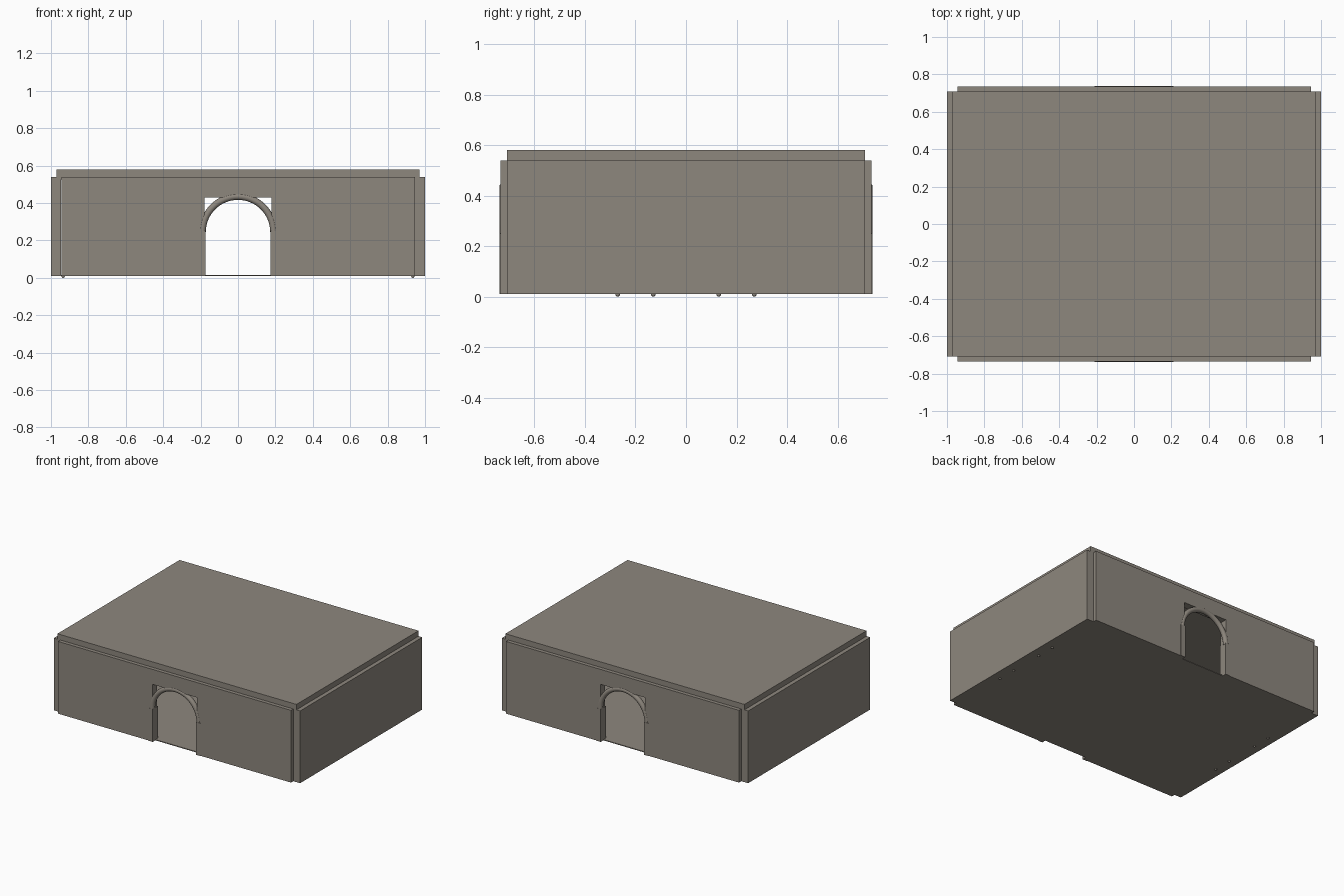
import bpy, bmesh, math
from mathutils import Vector, Matrix

if "Cube" in bpy.data.objects:
    bpy.data.objects.remove(bpy.data.objects["Cube"])

stone = bpy.data.materials.new("stone")
stone.diffuse_color = (0.27, 0.243, 0.208, 1)
stone.use_nodes = True
stone.node_tree.nodes["Principled BSDF"].inputs["Base Color"].default_value = stone.diffuse_color


def finish(name, bm):
    bmesh.ops.recalc_face_normals(bm, faces=bm.faces)
    mesh = bpy.data.meshes.new(name)
    bm.to_mesh(mesh)
    bm.free()
    obj = bpy.data.objects.new(name, mesh)
    bpy.context.collection.objects.link(obj)
    mesh.materials.append(stone)
    return obj


def box(name, x0, x1, y0, y1, z0, z1):
    bm = bmesh.new()
    bmesh.ops.create_cube(bm, size=1)
    bmesh.ops.scale(bm, vec=(x1 - x0, y1 - y0, z1 - z0), verts=bm.verts)
    bmesh.ops.translate(bm, vec=((x0 + x1) / 2, (y0 + y1) / 2, (z0 + z1) / 2), verts=bm.verts)
    return finish(name, bm)


def door_wall(name, y0, y1):
    # wall outline with a square-headed doorway
    pts = [(-.945, .01), (-.18, .01), (-.18, .43), (.18, .43),
           (.18, .01), (.945, .01), (.945, .54), (-.945, .54)]
    bm = bmesh.new()
    face = bm.faces.new([bm.verts.new((x, y0, z)) for x, z in pts])
    ext = bmesh.ops.extrude_face_region(bm, geom=[face])
    moved = [v for v in ext["geom"] if isinstance(v, bmesh.types.BMVert)]
    bmesh.ops.translate(bm, vec=(0, y1 - y0, 0), verts=moved)
    return finish(name, bm)


def arch(name, y, radius=.19, tube=.018, z=.245):
    # half ring: round section spun over the doorway
    bm = bmesh.new()
    bmesh.ops.create_circle(bm, segments=16, radius=tube,
                            matrix=Matrix.Translation((radius, y, z)))
    bmesh.ops.spin(bm, geom=bm.verts[:] + bm.edges[:], cent=(0, y, z),
                   axis=(0, -1, 0), angle=math.pi, steps=32)
    bmesh.ops.holes_fill(bm, edges=[e for e in bm.edges if e.is_boundary])
    obj = finish(name, bm)
    bpy.context.view_layer.objects.active = obj
    obj.select_set(True)
    bpy.ops.object.shade_smooth_by_angle(angle=math.radians(40))
    obj.select_set(False)
    return obj


# floor and roof slabs
box("floor", -.97, .97, -.708, .708, .01, .016)
box("roof", -.97, .97, -.708, .708, .525, .58)

for s, side in ((-1, "front"), (1, "back")):
    # doorway walls with arch and jambs
    door_wall(side + "_wall", s * .68, s * .735)
    arch(side + "_arch", s * .721)
    ys = sorted((s * .68, s * .739))
    for m, hand in ((-1, "left"), (1, "right")):
        xs = sorted((m * .175, m * .212))
        box(f"{side}_{hand}_jamb", *xs, *ys, .01, .25)

for m, hand in ((-1, "left"), (1, "right")):
    # plain side walls
    xs = sorted((m * .945, m))
    box(hand + "_wall", *xs, -.708, .708, .01, .54)
    # small round feet under the floor edge
    for i, y in enumerate((-.27, -.13, .13, .27)):
        bm = bmesh.new()
        bmesh.ops.create_uvsphere(bm, u_segments=12, v_segments=8, radius=.009,
                                  matrix=Matrix.Translation((m * .935, y, .009)))
        finish(f"{hand}_foot_{i + 1}", bm)
